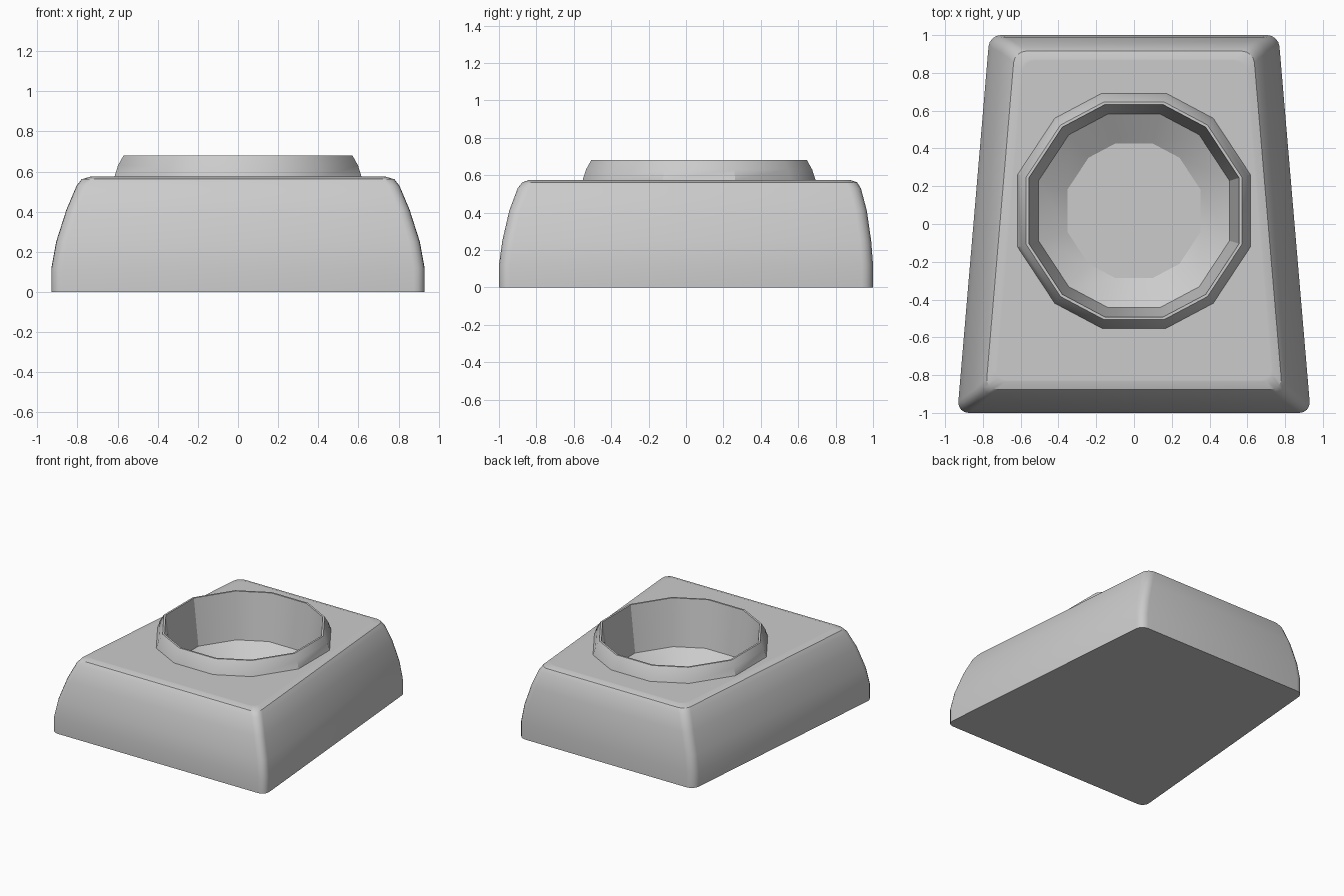
import bpy, bmesh
from math import sin, cos, radians

if "Cube" in bpy.data.objects:
    bpy.data.objects.remove(bpy.data.objects["Cube"])

def add_ring(bm, pts, z):
    return [bm.verts.new((x, y, z)) for x, y in pts]

def bridge(bm, low, high):
    n = len(low)
    for i in range(n):
        j = (i + 1) % n
        bm.faces.new((low[i], low[j], high[j], high[i]))

def finish(name, bm):
    for f in bm.faces:
        f.smooth = True
    me = bpy.data.meshes.new(name)
    bm.to_mesh(me)
    bm.free()
    me.set_sharp_from_angle(angle=radians(30))
    ob = bpy.data.objects.new(name, me)
    bpy.context.collection.objects.link(ob)
    return ob

def rounded_taper(side, front, back, r=0.06, seg=4):
    """Counter-clockwise tapered outline, inset separately at sides, front and back."""
    y0, y1 = -1 + front, 1 - back
    half = lambda y: 0.85 - 0.085 * y - side
    pts = []
    for sx, y, start in ((1, y0, -90), (1, y1, 0), (-1, y1, 90), (-1, y0, 180)):
        cy = y + r if y < 0 else y - r
        for k in range(seg + 1):
            a = radians(start + 90 * k / seg)
            py = cy + r * sin(a)
            pts.append((sx * (half(py) - r) + r * cos(a), py))
    return pts

# Twelve-sided opening, with wider facets at the left and right
QUARTER = (17.4, 49.4, 74.7)
ANGLES = QUARTER + tuple(180 - a for a in QUARTER[::-1])
ANGLES = ANGLES + tuple(a + 180 for a in ANGLES)

def opening(r):
    return [(r * cos(radians(a)), 0.07 + r * sin(radians(a))) for a in ANGLES]

# Body: curved tapered block, open under the collar
# z, side inset, front inset, back inset
levels = [(0, 0, 0, 0), (0.12, 0, 0, 0), (0.25, 0.022, 0.018, 0.01),
          (0.41, 0.07, 0.055, 0.033), (0.53, 0.117, 0.10, 0.065),
          (0.562, 0.14, 0.125, 0.085), (0.575, 0.18, 0.165, 0.125),
          (0.575, 0.19, 0.175, 0.135)]
bm = bmesh.new()
rings = [add_ring(bm, rounded_taper(s, f, b), z) for z, s, f, b in levels]
for low, high in zip(rings, rings[1:]):
    bridge(bm, low, high)
bm.faces.new(rings[0][::-1])
hole = add_ring(bm, opening(0.645), 0.575)
edges = []
for loop in (rings[-1], hole):
    for i, v in enumerate(loop):
        w = loop[(i + 1) % len(loop)]
        edges.append(bm.edges.get((v, w)) or bm.edges.new((v, w)))
bmesh.ops.triangle_fill(bm, use_beauty=True, edges=edges, normal=(0, 0, 1))
finish("body", bm)

# Collar: raised rim, inner wall, sloped bowl and floor
profile = [(0.645, 0.575), (0.627, 0.63), (0.598, 0.68), (0.583, 0.68),
           (0.53, 0.32), (0.37, 0.22)]
bm = bmesh.new()
rings = [add_ring(bm, opening(r), z) for r, z in profile]
for low, high in zip(rings, rings[1:]):
    bridge(bm, low, high)
bm.faces.new(rings[-1])
finish("collar_and_bowl", bm)
